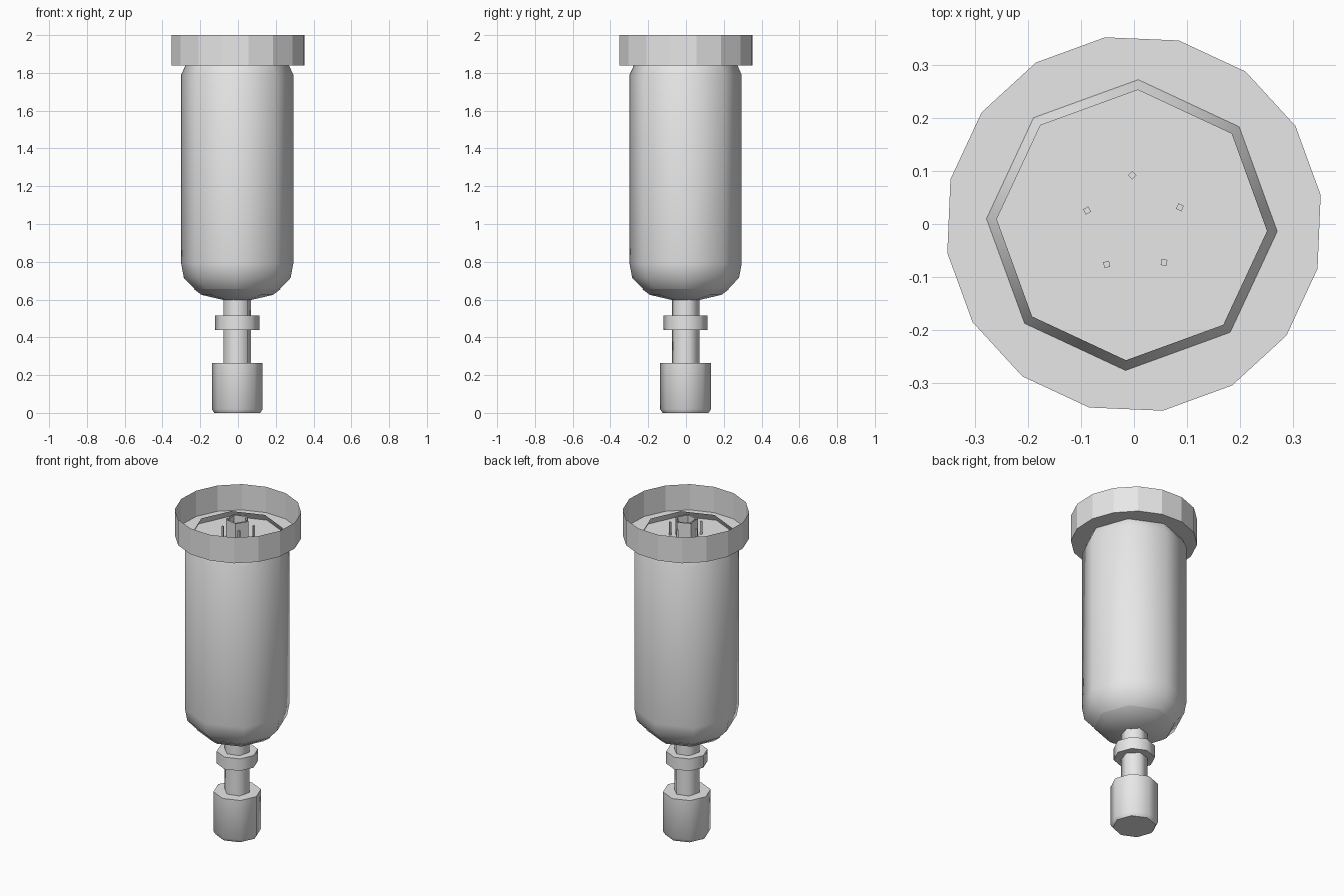
import bpy, bmesh
from math import cos, sin, radians

cube = bpy.data.objects.get("Cube")
if cube:
    bpy.data.objects.remove(cube, do_unlink=True)

grey = bpy.data.materials.new("plain_grey")
grey.use_nodes = True
COLOUR = (0.8, 0.8, 0.8, 1)
grey.diffuse_color = COLOUR
grey.node_tree.nodes["Principled BSDF"].inputs["Base Color"].default_value = COLOUR


def finish(name, bm, sharp):
    mesh = bpy.data.meshes.new(name)
    bm.to_mesh(mesh)
    bm.free()
    mesh.materials.append(grey)
    obj = bpy.data.objects.new(name, mesh)
    bpy.context.collection.objects.link(obj)
    bpy.ops.object.select_all(action='DESELECT')
    obj.select_set(True)
    bpy.context.view_layer.objects.active = obj
    bpy.ops.object.shade_smooth_by_angle(angle=radians(sharp))
    return obj


def lathe(name, sides, turn, profile, centre=(0, 0), bottom=True, top=True, sharp=50):
    """Turn a bottom-to-top (radius, height) profile into a faceted round part."""
    bm = bmesh.new()
    rings = []
    for r, z in profile:
        angles = [radians(turn + 360 * i / sides) for i in range(sides)]
        rings.append([bm.verts.new((centre[0] + r * cos(a), centre[1] + r * sin(a), z))
                      for a in angles])
    for low, high in zip(rings, rings[1:]):
        for i in range(sides):
            j = (i + 1) % sides
            bm.faces.new((low[i], low[j], high[j], high[i]))
    if bottom:
        bm.faces.new(rings[0][::-1])
    if top:
        bm.faces.new(rings[-1])
    return finish(name, bm, sharp)


AXIS = (-0.004, -0.002)

# Open cup at the top, with a thin wall and a flat floor
lathe("top_collar", 16, 8.8, [(0.356, 1.84), (0.356, 2.0)], top=False, sharp=20)

# Chamber shell, its open lip rising through the collar floor
lathe("chamber_body", 8, -2.5,
      [(0.225, 0.655), (0.283, 0.715), (0.297, 0.79), (0.297, 1.79),
       (0.272, 1.845), (0.255, 1.88)], AXIS, bottom=False, top=False)

# Shallow dished base closing the chamber
lathe("chamber_base", 8, -2.5, [(0.07, 0.597), (0.19, 0.625), (0.23, 0.655)], AXIS)

# Lower stem, its ring and the end cap
lathe("stem", 6, 15, [(0.075, 0.25), (0.075, 0.61)], AXIS, sharp=65)
lathe("stem_ring", 8, -2.5, [(0.117, 0.44), (0.117, 0.515)], AXIS)
lathe("end_cap", 8, -2.5, [(0.122, 0.0), (0.135, 0.02), (0.135, 0.265)], AXIS)

# Small double-walled tube standing in the collar
for name, r in (("inlet_tube_outer", 0.067), ("inlet_tube_inner", 0.055)):
    lathe(name, 5, 5, [(r, 1.84), (r, 1.95)], bottom=False, top=False, sharp=30)

# Slim upright ribs around the tube
for i in range(5):
    a = radians(20 + 72 * i)
    lathe("tube_rib", 4, 20 + 72 * i, [(0.008, 1.84), (0.008, 1.92)],
          (0.092 * cos(a), 0.092 * sin(a)), sharp=30)
